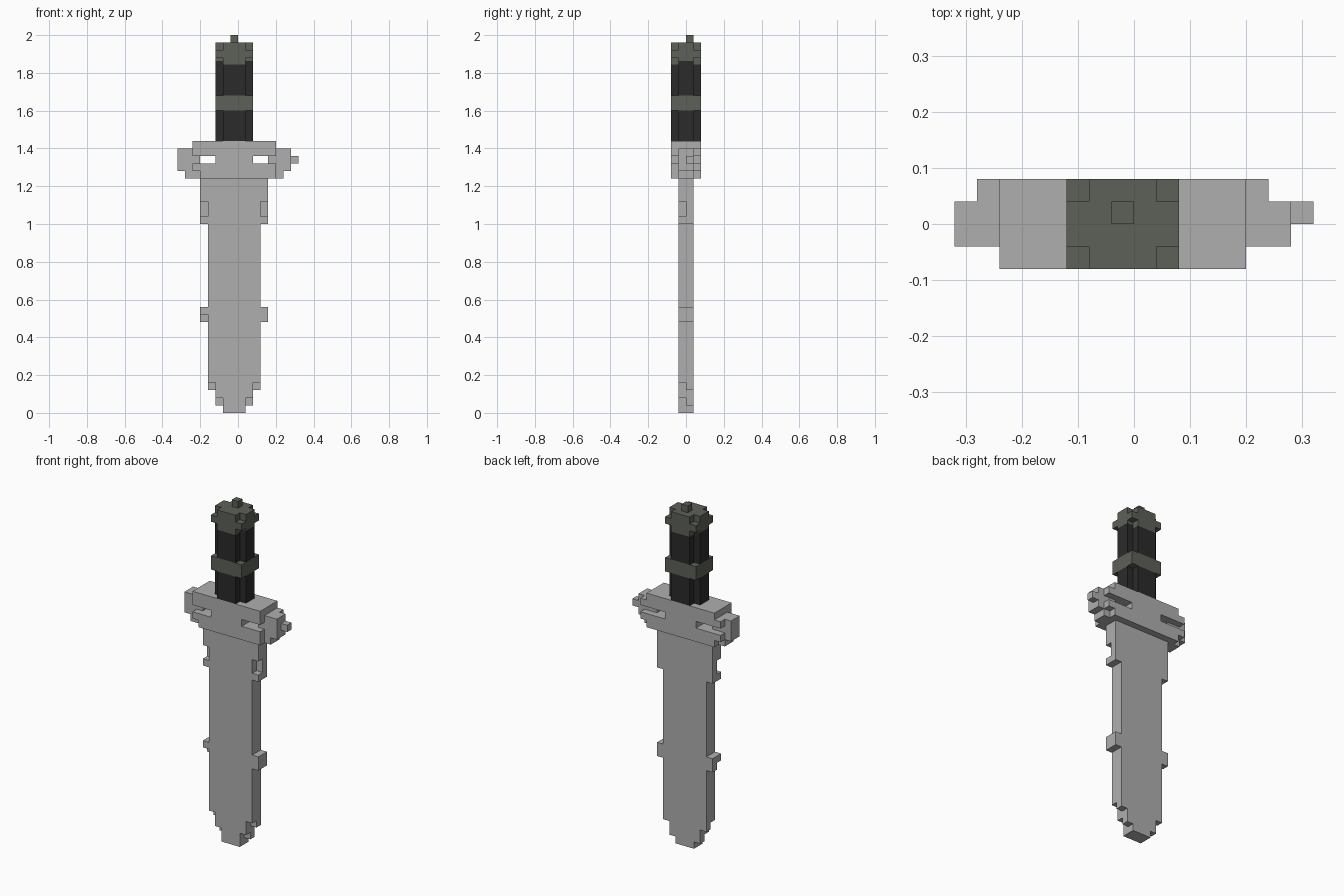
import bpy, bmesh
from mathutils import Vector
from itertools import product

U = 0.04  # size of one block

if "Cube" in bpy.data.objects:
    bpy.data.objects.remove(bpy.data.objects["Cube"], do_unlink=True)


def material(name, color):
    m = bpy.data.materials.new(name)
    m.use_nodes = True
    m.diffuse_color = (*color, 1)
    bsdf = m.node_tree.nodes["Principled BSDF"]
    bsdf.inputs["Base Color"].default_value = (*color, 1)
    bsdf.inputs["Roughness"].default_value = 0.9
    return m


steel = material("light_steel", (0.43, 0.43, 0.43))
fitting = material("olive_grey", (0.11, 0.117, 0.098))
leather = material("black_leather", (0.024, 0.024, 0.024))


def finish(name, bm, mat):
    bmesh.ops.recalc_face_normals(bm, faces=bm.faces)
    mesh = bpy.data.meshes.new(name)
    bm.to_mesh(mesh)
    bm.free()
    mesh.materials.append(mat)
    obj = bpy.data.objects.new(name, mesh)
    bpy.context.collection.objects.link(obj)
    return obj


def cells(x0, x1, y0, y1, z0, z1):
    return set(product(range(x0, x1), range(y0, y1), range(z0, z1)))


def mirrored(block):
    """Reflect cells about the blade axis, half a block left of x = 0."""
    return block | {(-2 - x, y, z) for x, y, z in block}


def block_part(name, filled, mat):
    """Skin a set of cells with only its exposed faces."""
    bm = bmesh.new()
    for c in filled:
        for axis, side in product(range(3), (0, 1)):
            n = list(c)
            n[axis] += 2 * side - 1
            if tuple(n) in filled:
                continue
            ring = []
            for a, b in ((0, 0), (1, 0), (1, 1), (0, 1)):
                p = list(c)
                p[axis] += side
                p[(axis + 1) % 3] += a
                p[(axis + 2) % 3] += b
                ring.append(bm.verts.new(Vector(p) * U))
            bm.faces.new(ring if side else ring[::-1])
    bmesh.ops.remove_doubles(bm, verts=bm.verts, dist=U / 100)
    return finish(name, bm, mat)


def box(name, x0, x1, y0, y1, z0, z1, mat):
    bm = bmesh.new()
    bmesh.ops.create_cube(bm, size=1)
    lo, hi = Vector((x0, y0, z0)), Vector((x1, y1, z1))
    for v in bm.verts:
        v.co = Vector([(lo[i] if v.co[i] < 0 else hi[i]) * U for i in range(3)])
    return finish(name, bm, mat)


# Blade: tapered tip, edge nubs and a wider shoulder, front layer chipped
blade = cells(-2, 1, -1, 1, 0, 31)
blade |= cells(-3, 2, 0, 1, 1, 31) | cells(-3, 2, -1, 0, 2, 31)
blade |= cells(-4, 3, 0, 1, 3, 31) | cells(-4, 3, -1, 0, 4, 31)
blade |= mirrored(cells(3, 4, -1, 1, 12, 14)) - {(-5, -1, 12)}
blade |= mirrored(cells(3, 4, -1, 1, 25, 31) - cells(3, 4, -1, 0, 26, 28))
block_part("blade", blade, steel)

# Guard: slotted body with stepped ends and a small side peg
guard = cells(-6, 5, -2, 2, 31, 36) - mirrored(cells(2, 5, -2, 2, 33, 34))
guard -= {(-6, -2, 31)}
ends = cells(4, 7, -1, 1, 32, 35) | cells(5, 6, -1, 1, 31, 32)
ends |= cells(5, 6, 1, 2, 32, 33) | cells(5, 6, 1, 2, 34, 35)
guard |= mirrored(ends - cells(4, 5, -1, 1, 33, 34) | cells(4, 5, -1, 1, 33, 34))
guard |= cells(7, 8, 0, 1, 33, 34)
block_part("guard", guard, steel)


# Handle: cross-shaped grip made of two crossing slabs
def cross(name, z0, z1_wide, z1_deep, mat):
    box(name + "_wide", -3, 2, -1, 1, z0[0], z1_wide, mat)
    box(name + "_deep", -2, 1, -2, 2, z0[1], z1_deep, mat)


cross("lower_grip", (36, 36), 40, 40, leather)
box("grip_band", -3, 2, -2, 2, 40, 42, fitting)
cross("upper_grip", (42, 42), 46.6, 46.1, leather)
cross("pommel", (46.6, 46.1), 49, 49, fitting)

# Pommel corner studs and top peg
for i, (x, y) in enumerate(product((-3, 1), (-2, 1))):
    box(f"pommel_stud_{i + 1}", x, x + 1, y, y + 1, 47, 48, fitting)
box("pommel_peg", -1, 0, 0, 1, 49, 50, fitting)
